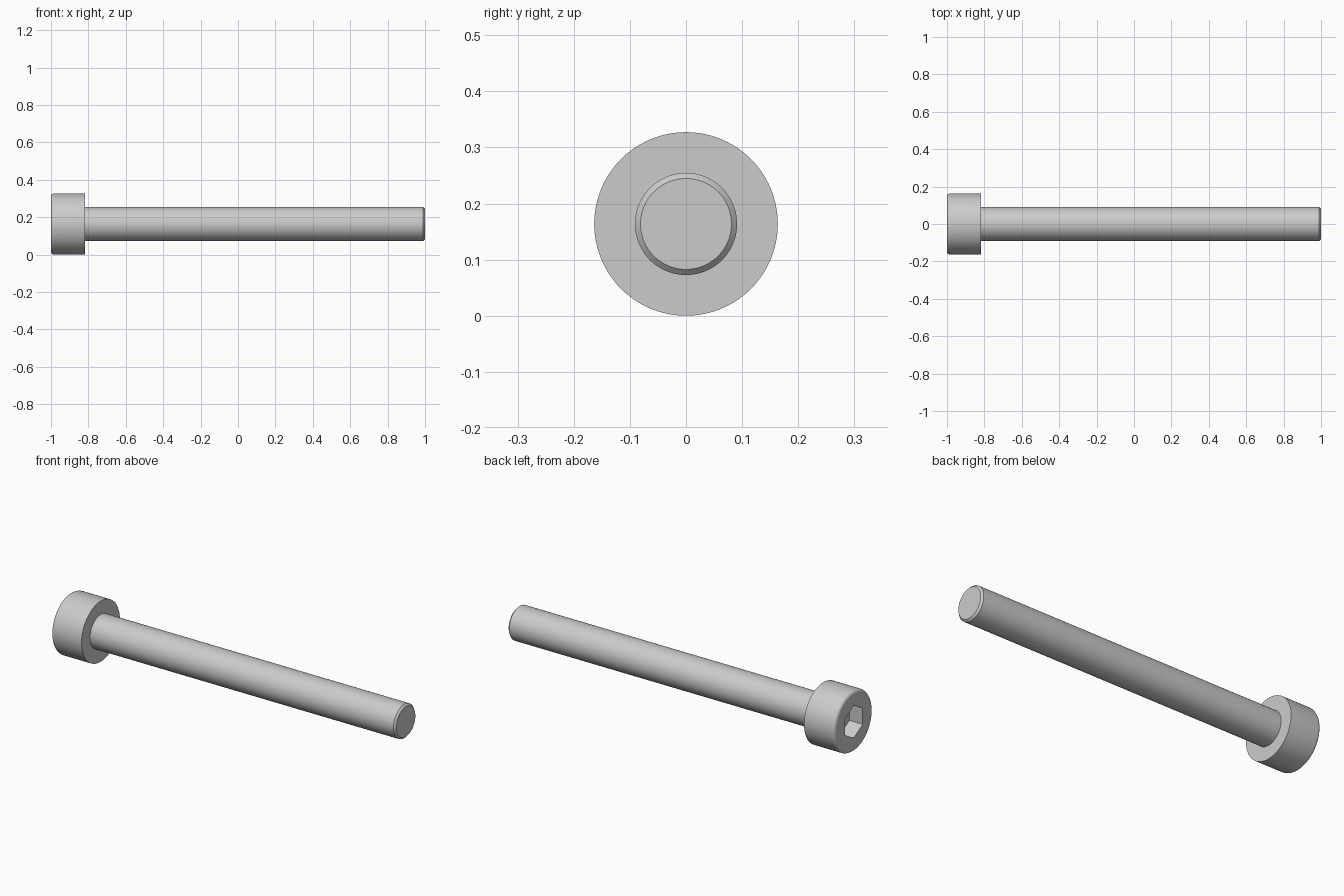
import bpy, bmesh
from math import pi, sin, cos, radians

if "Cube" in bpy.data.objects:
    bpy.data.objects.remove(bpy.data.objects["Cube"])

SEG = 96                 # divisible by 6 so ring points land on the hex corners
HEAD_R, SHAFT_R = 0.1636, 0.091
HEAD_X, FILLET, CHAMFER = -0.818, 0.018, 0.01
FLAT = 0.0758            # half the width across the socket flats
SOCKET_DEPTH = 0.08


def ring(bm, x, radius, hexagonal=False):
    """One loop of points around the screw axis."""
    verts = []
    for i in range(SEG):
        a = 2 * pi * i / SEG
        r = radius
        if hexagonal:    # corners point straight up and down
            r = radius / cos((a % (pi / 3)) - pi / 6)
        verts.append(bm.verts.new((x, r * sin(a), HEAD_R + r * cos(a))))
    return verts


bm = bmesh.new()

# Hex socket: floor and mouth
rings = [ring(bm, -1 + SOCKET_DEPTH, FLAT, True), ring(bm, -1, FLAT, True)]

# Rounded outer edge of the head
for k in range(9):
    t = k / 8 * pi / 2
    rings.append(ring(bm, -1 + FILLET * (1 - cos(t)),
                      HEAD_R - FILLET * (1 - sin(t))))

# Head underside, shaft and chamfered tip
for x, r in [(HEAD_X, HEAD_R), (HEAD_X, SHAFT_R),
             (1 - CHAMFER, SHAFT_R), (1, SHAFT_R - CHAMFER)]:
    rings.append(ring(bm, x, r))

# Skin the rings and cap both ends
for a, b in zip(rings, rings[1:]):
    for i in range(SEG):
        j = (i + 1) % SEG
        bm.faces.new((a[i], a[j], b[j], b[i]))
bm.faces.new(rings[0])
bm.faces.new(rings[-1])
bmesh.ops.recalc_face_normals(bm, faces=bm.faces)

mesh = bpy.data.meshes.new("socket_head_screw")
bm.to_mesh(mesh)
bm.free()
screw = bpy.data.objects.new("socket_head_screw", mesh)
bpy.context.collection.objects.link(screw)

# Smooth round surfaces, sharp edges kept
bpy.context.view_layer.objects.active = screw
screw.select_set(True)
bpy.ops.object.shade_smooth_by_angle(angle=radians(30))
